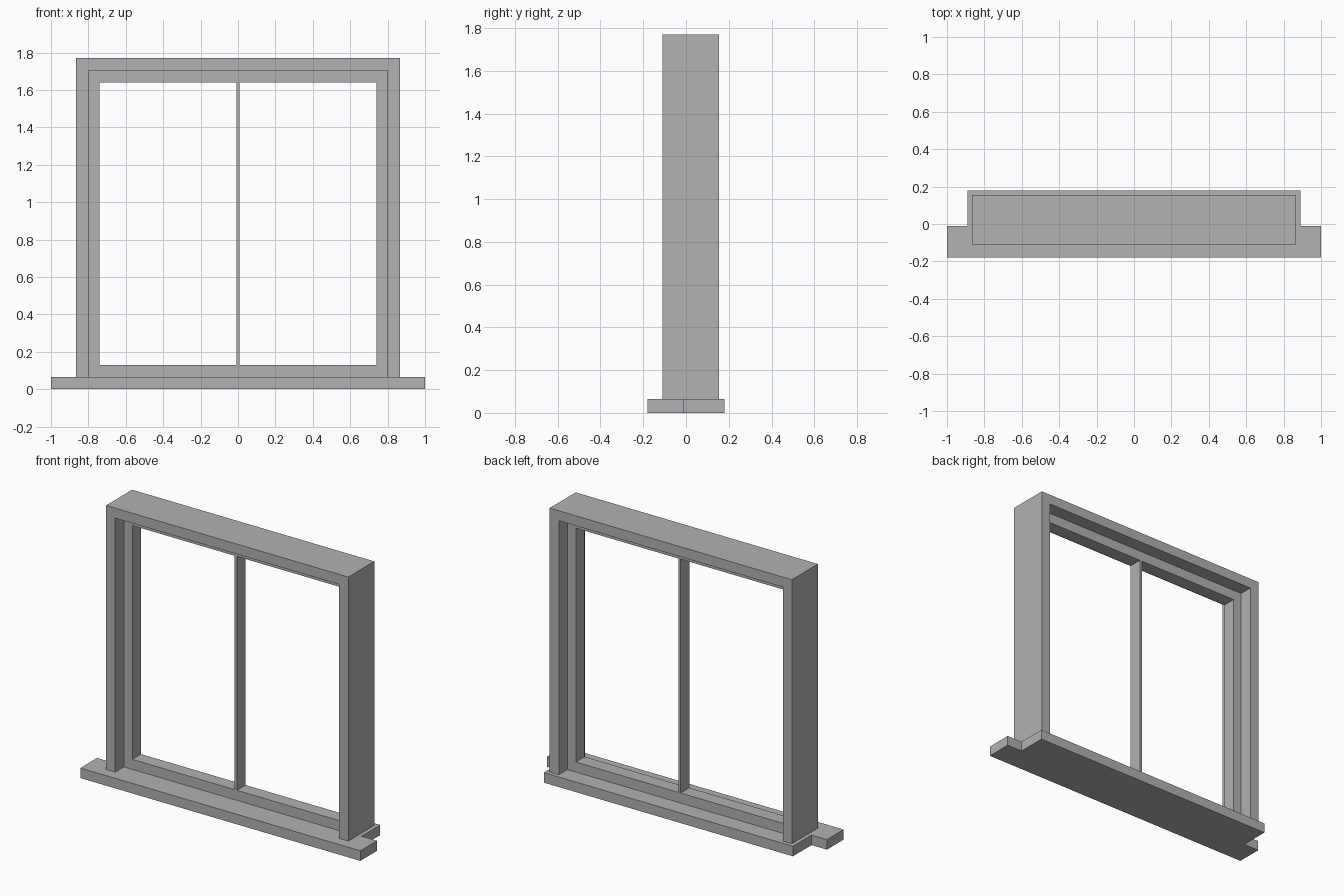
import bpy
import bmesh

cube = bpy.data.objects.get("Cube")
if cube:
    bpy.data.objects.remove(cube, do_unlink=True)

grey = bpy.data.materials.new("plain grey")
grey.use_nodes = True
COLOUR = (0.445, 0.445, 0.445, 1)
grey.diffuse_color = COLOUR
grey.node_tree.nodes["Principled BSDF"].inputs["Base Color"].default_value = COLOUR


def prism(name, outline, direction):
    """Extrude a closed outline of 3D points along a direction."""
    bm = bmesh.new()
    face = bm.faces.new([bm.verts.new(p) for p in outline])
    moved = bmesh.ops.extrude_face_region(bm, geom=[face])["geom"]
    verts = [g for g in moved if isinstance(g, bmesh.types.BMVert)]
    bmesh.ops.translate(bm, vec=direction, verts=verts)
    bmesh.ops.recalc_face_normals(bm, faces=bm.faces)
    mesh = bpy.data.meshes.new(name)
    bm.to_mesh(mesh)
    bm.free()
    mesh.materials.append(grey)
    obj = bpy.data.objects.new(name, mesh)
    bpy.context.collection.objects.link(obj)
    return obj


def box(name, x0, x1, y0, y1, z0, z1):
    outline = [(x0, y0, z0), (x1, y0, z0), (x1, y0, z1), (x0, y0, z1)]
    return prism(name, outline, (0, y1 - y0, 0))


SILL_TOP, TOP = 0.065, 1.77
OUTER, INNER, OPENING = 0.865, 0.80, 0.74
HEAD = 1.705                   # underside of the frame head
FRONT, BACK = -0.11, 0.155     # frame depth
SASH = (-0.022, 0.067)         # sash depth
LOW, HIGH = 0.13, 1.64         # glazing opening

# Sill with stepped ends
half = [(1, -0.18), (1, -0.01), (0.89, -0.01), (0.89, 0.18)]
plan = half + [(-x, y) for x, y in reversed(half)]
prism("sill", [(x, y, 0) for x, y in plan], (0, 0, SILL_TOP))

# Outer frame: two jambs and a head in one piece, open at the bottom
half = [(INNER, HEAD), (INNER, SILL_TOP), (OUTER, SILL_TOP), (OUTER, TOP)]
arch = half + [(-x, z) for x, z in reversed(half)]
prism("outer_frame", [(x, FRONT, z) for x, z in arch], (0, BACK - FRONT, 0))

# Inner sash
for side, s in (("left", 1), ("right", -1)):
    x0, x1 = sorted((s * OPENING, s * INNER))
    box(side + "_sash_stile", x0, x1, *SASH, SILL_TOP, HEAD)
box("bottom_sash_rail", -OPENING, OPENING, *SASH, SILL_TOP, LOW)
box("top_sash_rail", -OPENING, OPENING, *SASH, HIGH, HEAD)

# Central glazing bar
box("mullion", -0.008, 0.008, *SASH, LOW, HIGH)
